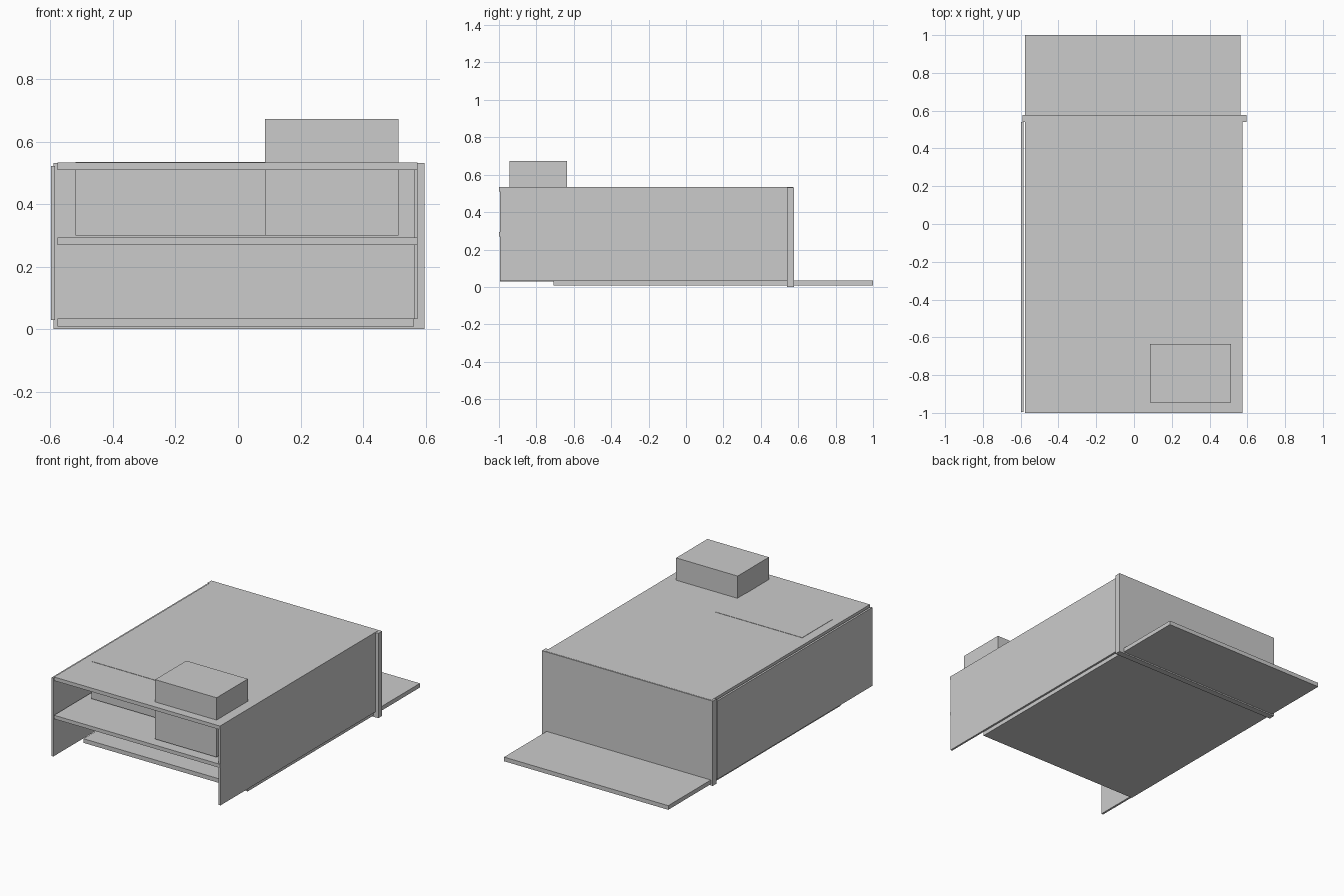
import bpy
import bmesh
from mathutils import Vector

default_cube = bpy.data.objects.get("Cube")
if default_cube:
    bpy.data.objects.remove(default_cube, do_unlink=True)

# One plain grey for the whole cabinet
GREY = (0.6, 0.6, 0.6, 1.0)
grey = bpy.data.materials.new("plain_grey")
grey.use_nodes = True
grey.diffuse_color = GREY
grey.node_tree.nodes["Principled BSDF"].inputs["Base Color"].default_value = GREY


def box(name, x, y, z):
    """Axis-aligned block given its (min, max) range on each axis."""
    low, high = (Vector(corner) for corner in zip(x, y, z))
    mesh = bpy.data.meshes.new(name)
    bm = bmesh.new()
    bmesh.ops.create_cube(bm, size=1)
    bmesh.ops.scale(bm, vec=high - low, verts=bm.verts)
    bm.to_mesh(mesh)
    bm.free()
    mesh.materials.append(grey)
    obj = bpy.data.objects.new(name, mesh)
    obj.location = (low + high) / 2
    bpy.context.collection.objects.link(obj)
    return obj


# Cabinet shell
box("left_panel", (0.563, 0.575), (-0.995, 0.54), (0.033, 0.531))
box("right_panel", (-0.598, -0.585), (-0.995, 0.54), (0.03, 0.522))
box("back_panel", (-0.59, 0.596), (0.54, 0.578), (0.0, 0.532))

# Shelves running the full depth
for name, bottom, top, back in (("top_panel", 0.51, 0.533, 0.572),
                                ("middle_shelf", 0.27, 0.293, 0.54)):
    box(name, (-0.577, 0.575), (-1.0, back), (bottom, top))

# Base board that slides out past the back
box("base_board", (-0.577, 0.563), (-0.708, 1.0), (0.008, 0.034))

# Boxes standing on the middle shelf, the tall one passing through the top
box("wide_box", (-0.52, 0.086), (-0.708, -0.41), (0.3, 0.535))
box("tall_box", (0.086, 0.513), (-0.945, -0.635), (0.3, 0.673))
